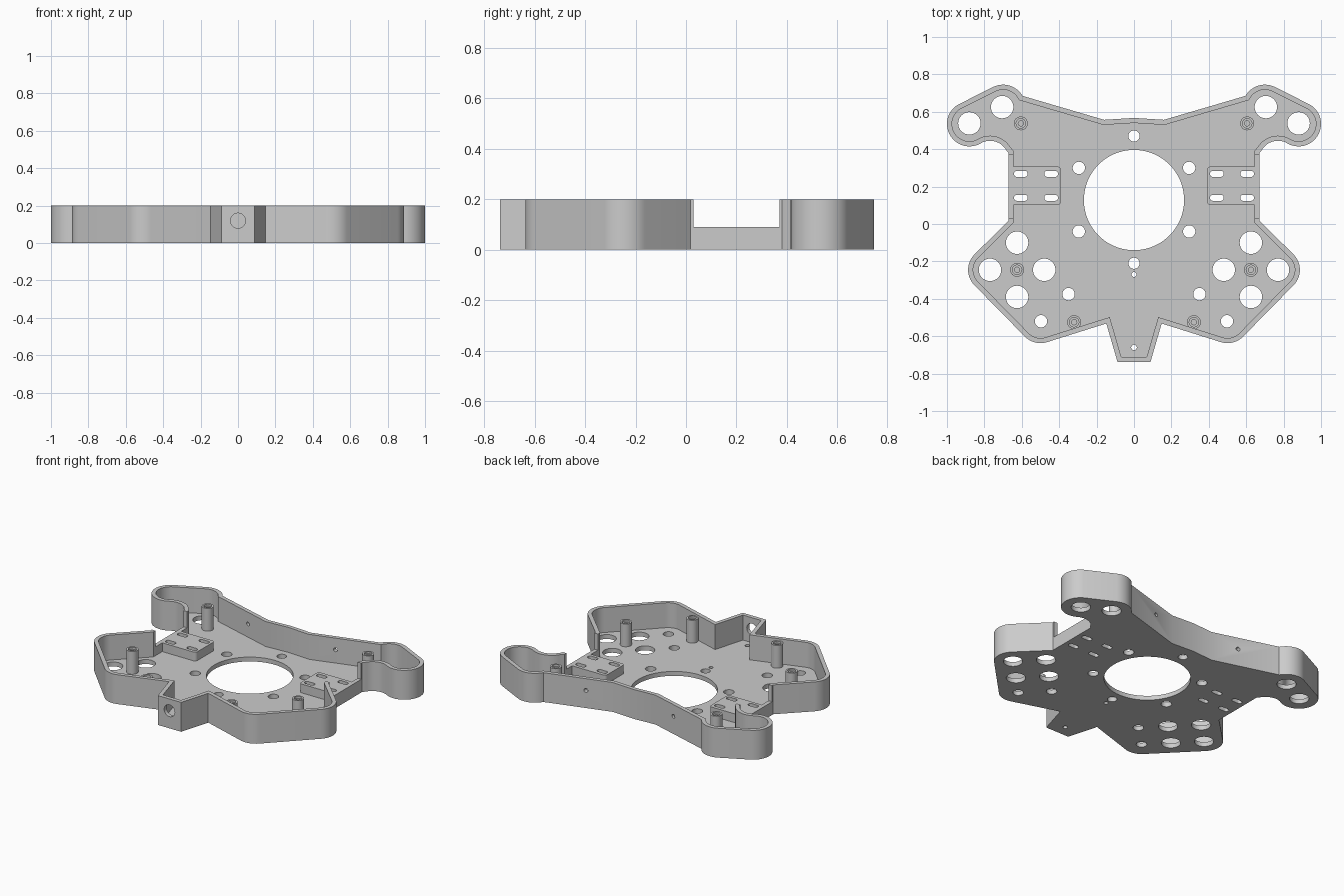
import bpy, bmesh, math
from mathutils import Vector, Matrix

cube = bpy.data.objects.get("Cube")
if cube:
    bpy.data.objects.remove(cube)

HEIGHT, FLOOR, WALL, LEDGE = 0.2, 0.03, 0.027, 0.09

grey = bpy.data.materials.new("plain grey")
grey.use_nodes = True
colour = (0.6, 0.6, 0.6, 1)
grey.diffuse_color = colour
grey.node_tree.nodes["Principled BSDF"].inputs["Base Color"].default_value = colour


def arc(cx, cy, r, a0, a1, n=14):
    """Points on an arc, angles in degrees."""
    angles = [math.radians(a0 + (a1 - a0) * i / n) for i in range(n + 1)]
    return [(cx + r * math.cos(a), cy + r * math.sin(a)) for a in angles]


def circle(cx, cy, r, n=40):
    return arc(cx, cy, r, 0, 360, n)[:-1]


def rounded_box(cx, cy, w, h, r):
    pts = []
    for i, (sx, sy) in enumerate([(1, 1), (-1, 1), (-1, -1), (1, -1)]):
        pts += arc(cx + sx * (w / 2 - r), cy + sy * (h / 2 - r), r, 90 * i, 90 * i + 90, 6)
    return pts


def box(cx, cy, w, h):
    return [(cx + sx * w / 2, cy + sy * h / 2) for sx, sy in [(1, 1), (-1, 1), (-1, -1), (1, -1)]]


def inset(pts, d):
    """Offset a counter-clockwise outline inwards with mitred corners."""
    out = []
    for i, p in enumerate(pts):
        p, a, b = Vector(p), Vector(pts[i - 1]), Vector(pts[(i + 1) % len(pts)])
        u, v = (p - a).normalized(), (b - p).normalized()
        n1, n2 = Vector((-u.y, u.x)), Vector((-v.y, v.x))
        out.append(tuple(p + (n1 + n2) * d / (1 + n1.dot(n2))))
    return out


def prism(bm, pts, z0, z1, matrix=Matrix()):
    low = [bm.verts.new(matrix @ Vector((x, y, z0))) for x, y in pts]
    high = [bm.verts.new(matrix @ Vector((x, y, z1))) for x, y in pts]
    bm.faces.new(low[::-1])
    bm.faces.new(high)
    for i in range(len(pts)):
        j = (i + 1) % len(pts)
        bm.faces.new((low[i], low[j], high[j], high[i]))


def finish(bm, name):
    bmesh.ops.recalc_face_normals(bm, faces=bm.faces)
    mesh = bpy.data.meshes.new(name)
    bm.to_mesh(mesh)
    bm.free()
    mesh.materials.append(grey)
    obj = bpy.data.objects.new(name, mesh)
    bpy.context.collection.objects.link(obj)
    return obj


def select(obj):
    bpy.ops.object.select_all(action='DESELECT')
    obj.select_set(True)
    bpy.context.view_layer.objects.active = obj


def combine(obj, bm, operation):
    """Apply a boolean and remove its helper."""
    helper = finish(bm, "helper")
    helper.hide_render = True
    mod = obj.modifiers.new(operation, 'BOOLEAN')
    mod.operation, mod.solver, mod.object = operation, 'EXACT', helper
    select(obj)
    bpy.ops.object.modifier_apply(modifier=mod.name)
    bpy.data.objects.remove(helper)


# Outline of one half, from the front tail round to the back centre
half = [(0.088, -0.738), (0.148, -0.532)]
half += arc(0.5, -0.52, 0.117, -107, -45)        # front lobe
half += arc(0.77, -0.245, 0.117, -45, 45)        # side lobe
half += [(0.67, 0.018), (0.67, 0.38)]
half += arc(0.77, 0.345, 0.1, 150, 68)           # hollow under the arm
half += arc(0.88, 0.535, 0.12, -112, 58, 24)     # arm tip
half += arc(0.70, 0.625, 0.12, 63.4, 150)        # arm shoulder
half += [(0.16, 0.557)]
outline = half + [(0, 0.567)] + [(-x, y) for x, y in reversed(half)]

# Tray: solid outline, hollowed above the floor
bm = bmesh.new()
prism(bm, outline, 0, HEIGHT)
tray = finish(bm, "tray")

bm = bmesh.new()
prism(bm, inset(outline, WALL), FLOOR, HEIGHT + 0.1)
combine(tray, bm, 'DIFFERENCE')

# Low openings in the side walls
bm = bmesh.new()
for s in (-1, 1):
    prism(bm, box(s * 0.66, 0.2, 0.12, 0.34), LEDGE, HEIGHT + 0.1)
combine(tray, bm, 'DIFFERENCE')

# Raised side pads
bm = bmesh.new()
for s in (-1, 1):
    prism(bm, rounded_box(s * 0.525, 0.205, 0.27, 0.205, 0.02), FLOOR / 2, LEDGE)
combine(tray, bm, 'UNION')

# Floor holes: central opening, screw holes, large holes, pad slots
bm = bmesh.new()
centre_holes = [(0.128, 0.268), (0.47, 0.03), (-0.21, 0.03), (-0.27, 0.013), (-0.66, 0.015)]
for y, r in centre_holes:
    prism(bm, circle(0, y, r, 80 if r > 0.1 else 32), -0.1, HEIGHT + 0.1)
small = [(0.295, 0.3), (0.295, -0.04), (0.35, -0.375), (0.497, -0.52)]
large = [(0.77, -0.245), (0.48, -0.245), (0.625, -0.1), (0.625, -0.39),
         (0.88, 0.538), (0.705, 0.625)]
for s in (-1, 1):
    for holes, r in ((small, 0.033), (large, 0.06)):
        for x, y in holes:
            prism(bm, circle(s * x, y, r), -0.1, HEIGHT + 0.1)
    for x in (0.443, 0.605):
        for y in (0.14, 0.268):
            prism(bm, rounded_box(s * x, y, 0.072, 0.032, 0.014), -0.1, HEIGHT + 0.1)
combine(tray, bm, 'DIFFERENCE')

# Wall holes: cable hole in the tail, two pin holes in the back wall
bm = bmesh.new()
turn = Matrix.Rotation(math.radians(90), 4, 'X')
prism(bm, circle(0, 0.12, 0.04), 0.68, 0.8, turn)
for s in (-1, 1):
    prism(bm, circle(s * 0.33, 0.12, 0.013, 20), -0.75, -0.5, turn)
combine(tray, bm, 'DIFFERENCE')
select(tray)
bpy.ops.object.shade_smooth_by_angle(angle=math.radians(30))

# Screw posts with a stepped bore
profile = [(0.037, 0.02), (0.037, 0.185), (0.025, 0.185), (0.025, 0.172),
           (0.014, 0.172), (0.014, 0.06), (0, 0.06)]
for place, x, y in (("back", 0.605, 0.538), ("middle", 0.625, -0.245), ("front", 0.32, -0.525)):
    for side, s in (("left", 1), ("right", -1)):
        bm = bmesh.new()
        verts = [bm.verts.new((r, 0, z)) for r, z in profile]
        edges = [bm.edges.new(pair) for pair in zip(verts, verts[1:])]
        bmesh.ops.spin(bm, geom=verts + edges, cent=(0, 0, 0), axis=(0, 0, 1),
                       angle=math.tau, steps=32)
        bmesh.ops.remove_doubles(bm, verts=bm.verts, dist=0.0005)
        post = finish(bm, f"{place}_{side}_post")
        post.location = (s * x, y, 0)
        select(post)
        bpy.ops.object.shade_smooth_by_angle(angle=math.radians(30))
